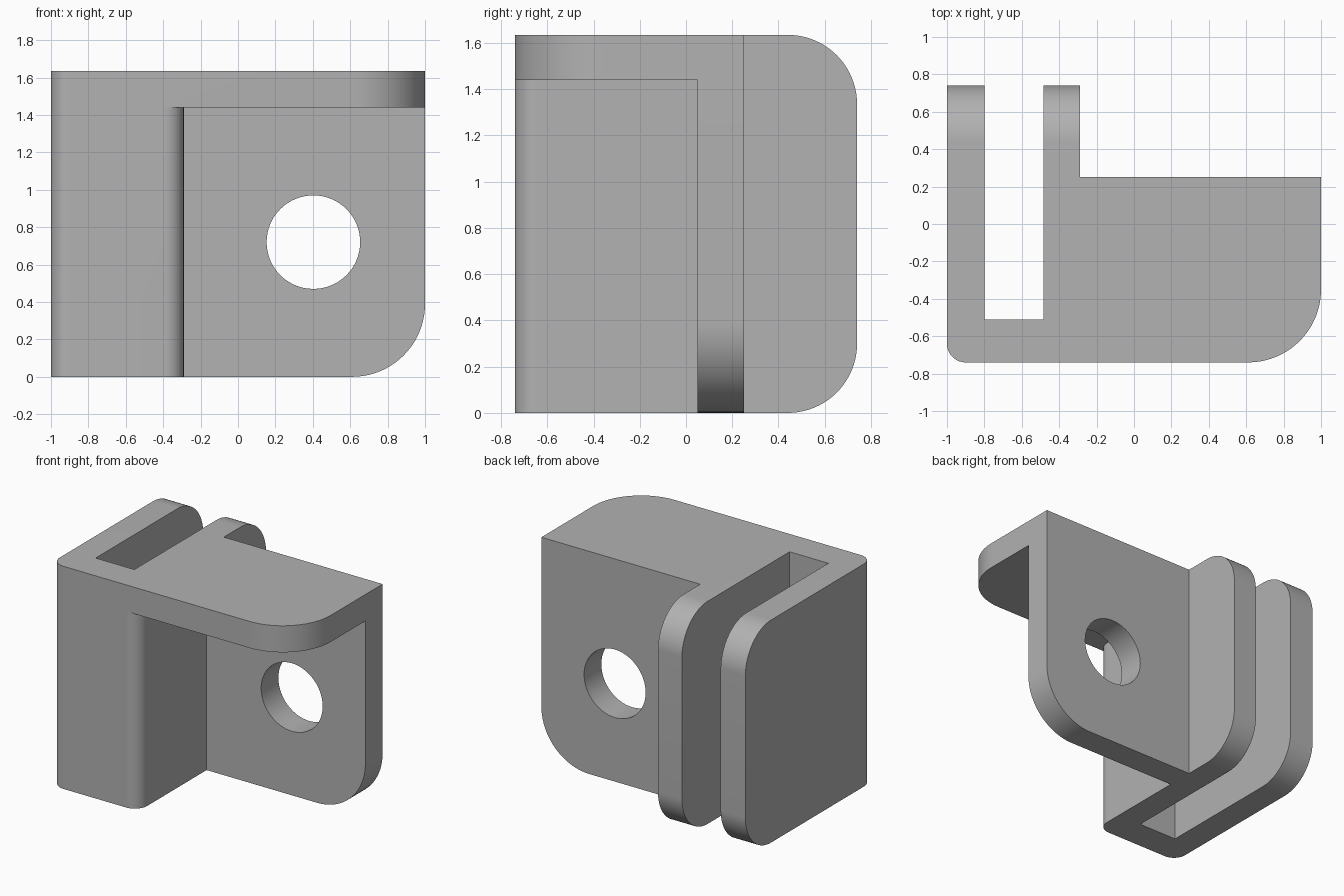
import bpy
import bmesh
from math import pi, cos, sin
from mathutils import Vector

cube = bpy.data.objects.get("Cube")
if cube:
    bpy.data.objects.remove(cube)

TOP, FRONT, BACK = 1.635, -0.74, 0.74   # overall limits
WALL_X = -0.29                          # right side of the channel
PLATE_FRONT, PLATE_BACK = 0.05, 0.25
SHELF_Z = 1.44

grey = bpy.data.materials.new("plain_grey")
grey.use_nodes = True
grey.diffuse_color = (0.445, 0.445, 0.445, 1)
grey.node_tree.nodes["Principled BSDF"].inputs["Base Color"].default_value = (0.445, 0.445, 0.445, 1)


def rounded(corners, steps=20):
    """Outline from (u, v, radius) right-angled corners."""
    pts = []
    for i, (u, v, r) in enumerate(corners):
        p = Vector((u, v))
        if not r:
            pts.append(p)
            continue
        before = (Vector(corners[i - 1][:2]) - p).normalized()
        after = (Vector(corners[(i + 1) % len(corners)][:2]) - p).normalized()
        centre = p + (before + after) * r
        for k in range(steps + 1):
            a = k / steps * pi / 2
            pts.append(centre - after * r * cos(a) - before * r * sin(a))
    return pts


def prism(name, outline, axis, low, high):
    """Extrude a 2D outline along the x, y or z axis."""
    place = {"x": lambda u, v, w: (w, u, v),
             "y": lambda u, v, w: (u, w, v),
             "z": lambda u, v, w: (u, v, w)}[axis]
    bm = bmesh.new()
    face = bm.faces.new([bm.verts.new(place(u, v, low)) for u, v in outline])
    new = bmesh.ops.extrude_face_region(bm, geom=[face])["geom"]
    verts = [g for g in new if isinstance(g, bmesh.types.BMVert)]
    bmesh.ops.translate(bm, verts=verts, vec=place(0, 0, high - low))
    bmesh.ops.recalc_face_normals(bm, faces=bm.faces)
    mesh = bpy.data.meshes.new(name)
    bm.to_mesh(mesh)
    bm.free()
    mesh.materials.append(grey)
    obj = bpy.data.objects.new(name, mesh)
    bpy.context.collection.objects.link(obj)
    return obj


def combine(target, other, operation):
    """Apply an exact boolean and discard the helper."""
    bpy.context.view_layer.objects.active = target
    mod = target.modifiers.new("Boolean", "BOOLEAN")
    mod.operation, mod.solver, mod.object = operation, "EXACT", other
    bpy.ops.object.modifier_apply(modifier=mod.name)
    bpy.data.objects.remove(other)


# U-shaped channel, open at the back, with rounded front edges
bracket = prism("bracket", rounded([
    (-1, FRONT, 0.1), (WALL_X, FRONT, 0.1), (WALL_X, 1, 0), (-0.485, 1, 0),
    (-0.485, -0.51, 0), (-0.8, -0.51, 0), (-0.8, 1, 0), (-1, 1, 0)]), "z", -0.1, TOP + 0.1)

# Rounded back corners of both channel walls
side = prism("side_shape", rounded([
    (-1, 0, 0), (BACK, 0, 0.3), (BACK, TOP, 0.3), (-1, TOP, 0)]), "x", -1.2, 0)
combine(bracket, side, "INTERSECT")

# Upright plate with a rounded lower corner and a round hole
plate = prism("plate", rounded([
    (-0.4, 0, 0), (1, 0, 0.39), (1, TOP, 0), (-0.4, TOP, 0)]), "y", PLATE_FRONT, PLATE_BACK)
circle = [(0.403 + 0.25 * cos(i * pi / 32), 0.72 + 0.25 * sin(i * pi / 32)) for i in range(64)]
combine(plate, prism("hole", circle, "y", -0.1, 0.4), "DIFFERENCE")

# Top shelf with a rounded front corner
shelf = prism("shelf", rounded([
    (-0.4, FRONT, 0), (1, FRONT, 0.39), (1, PLATE_BACK, 0), (-0.4, PLATE_BACK, 0)]),
    "z", SHELF_Z, TOP)
combine(plate, shelf, "UNION")
combine(bracket, plate, "UNION")

# Smooth the rounded edges, keep the rest crisp
bpy.ops.object.select_all(action="DESELECT")
bracket.select_set(True)
bpy.context.view_layer.objects.active = bracket
bpy.ops.object.shade_smooth_by_angle(angle=pi / 6)
